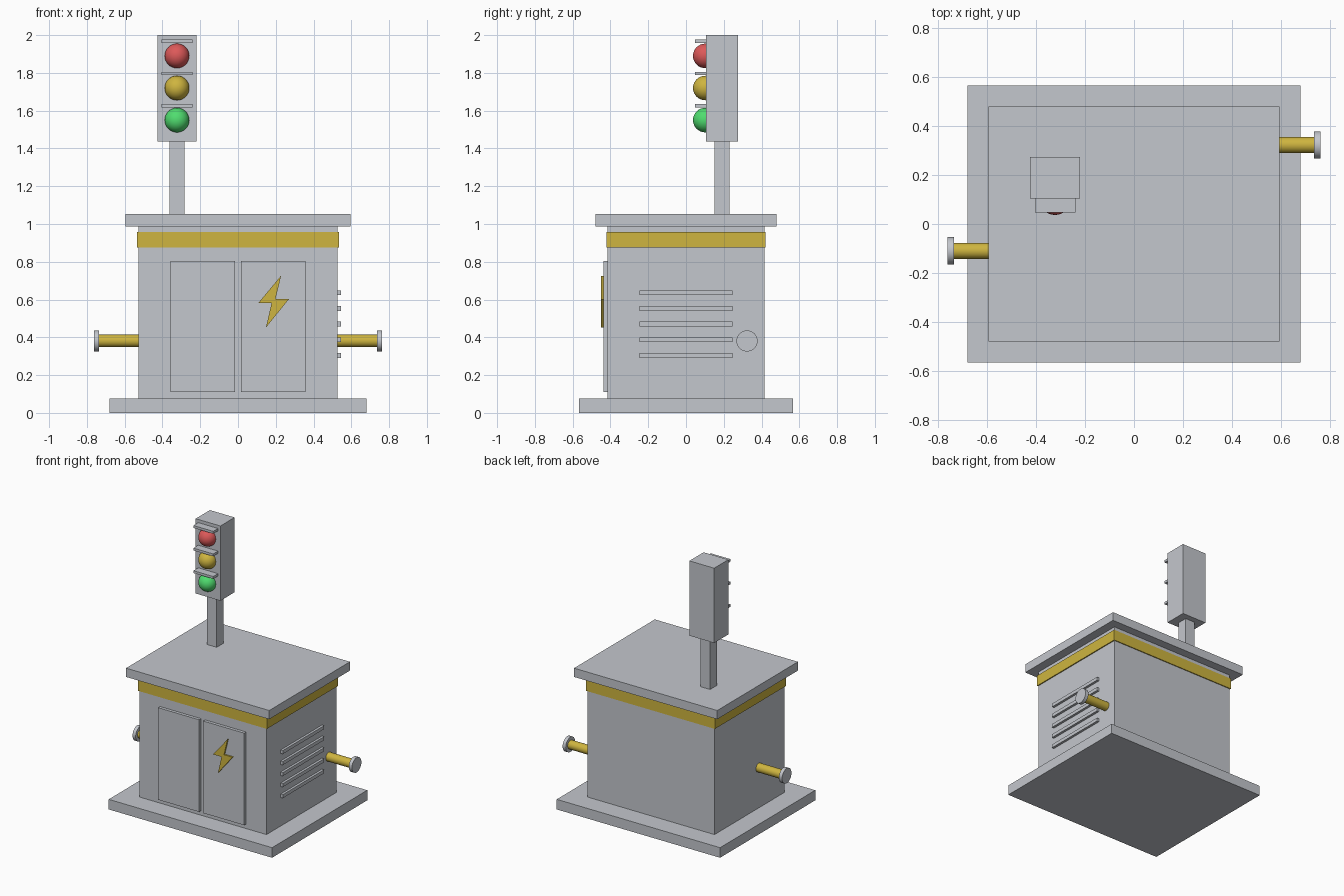
import bpy, bmesh, math
from mathutils import Matrix

default = bpy.data.objects.get("Cube")
if default:
    bpy.data.objects.remove(default, do_unlink=True)


def material(name, rgb):
    m = bpy.data.materials.new(name)
    m.use_nodes = True
    m.diffuse_color = (*rgb, 1)
    m.node_tree.nodes["Principled BSDF"].inputs["Base Color"].default_value = (*rgb, 1)
    return m


grey = material("light grey metal", (0.55, 0.57, 0.61))
yellow = material("safety yellow", (0.62, 0.46, 0.05))
red = material("red lens", (0.72, 0.10, 0.10))
green = material("green lens", (0.08, 0.72, 0.16))


def finish(name, bm, mat, smooth=False):
    mesh = bpy.data.meshes.new(name)
    bm.to_mesh(mesh)
    bm.free()
    mesh.materials.append(mat)
    obj = bpy.data.objects.new(name, mesh)
    bpy.context.collection.objects.link(obj)
    if smooth:
        bpy.ops.object.select_all(action="DESELECT")
        obj.select_set(True)
        bpy.context.view_layer.objects.active = obj
        bpy.ops.object.shade_smooth_by_angle(angle=math.radians(35))
    return obj


def box(name, x, y, z, mat=grey):
    """Box spanning the given (low, high) ranges."""
    bm = bmesh.new()
    size = [r[1] - r[0] for r in (x, y, z)]
    centre = [(r[0] + r[1]) / 2 for r in (x, y, z)]
    bmesh.ops.create_cube(bm, size=1, matrix=Matrix.Translation(centre) @ Matrix.Diagonal((*size, 1)))
    return finish(name, bm, mat)


def rod(name, x0, x1, y, z, radius, mat):
    """Round bar along x."""
    bm = bmesh.new()
    place = Matrix.Translation(((x0 + x1) / 2, y, z)) @ Matrix.Rotation(math.pi / 2, 4, "Y")
    bmesh.ops.create_cone(bm, cap_ends=True, segments=32, radius1=radius, radius2=radius,
                          depth=abs(x1 - x0), matrix=place)
    return finish(name, bm, mat, smooth=True)


# Cabinet
box("base_slab", (-0.68, 0.68), (-0.566, 0.566), (0, 0.076))
box("cabinet_body", (-0.528, 0.528), (-0.415, 0.415), (0.076, 0.987))
box("warning_band", (-0.536, 0.536), (-0.422, 0.422), (0.876, 0.958), yellow)
box("roof_slab", (-0.596, 0.596), (-0.48, 0.48), (0.987, 1.053))

# Doors
for side, sign in (("right", -1), ("left", 1)):
    box(f"{side}_door", sorted((sign * 0.017, sign * 0.358)), (-0.438, -0.41), (0.11, 0.803))

# Lightning bolt plate on the left door
bolt = [(0.228, 0.726), (0.107, 0.581), (0.178, 0.581), (0.148, 0.452), (0.269, 0.602), (0.198, 0.602)]
bm = bmesh.new()
face = bm.faces.new([bm.verts.new((x, -0.438, z)) for x, z in bolt])
extruded = bmesh.ops.extrude_face_region(bm, geom=[face])["geom"]
bmesh.ops.translate(bm, verts=[g for g in extruded if isinstance(g, bmesh.types.BMVert)], vec=(0, -0.012, 0))
bmesh.ops.recalc_face_normals(bm, faces=bm.faces)
finish("lightning_bolt", bm, yellow)

# Vent slats on the left wall
for i in range(5):
    z = 0.304 + i * 0.083
    box(f"vent_slat_{i + 1}", (0.52, 0.546), (-0.247, 0.245), (z - 0.013, z + 0.013))

# Side pipes with end flanges
for side, sign, y in (("left", 1, 0.323), ("right", -1, -0.11)):
    rod(f"{side}_pipe", sign * 0.5, sign * 0.738, y, 0.381, 0.033, yellow)
    rod(f"{side}_pipe_flange", sign * 0.736, sign * 0.762, y, 0.381, 0.056, grey)

# Signal post and head
box("signal_post", (-0.362, -0.282), (0.15, 0.23), (1.053, 1.437))
box("signal_head", (-0.426, -0.22), (0.105, 0.274), (1.437, 2.0))

# Lenses, each under a visor
for name, mat, z in (("red", red, 1.89), ("yellow", yellow, 1.72), ("green", green, 1.55)):
    bm = bmesh.new()
    bmesh.ops.create_uvsphere(bm, u_segments=32, v_segments=16, radius=0.065,
                              matrix=Matrix.Translation((-0.323, 0.102, z)))
    finish(f"{name}_lens", bm, mat, smooth=True)
    box(f"{name}_visor", (-0.405, -0.24), (0.048, 0.11), (z + 0.068, z + 0.086))
